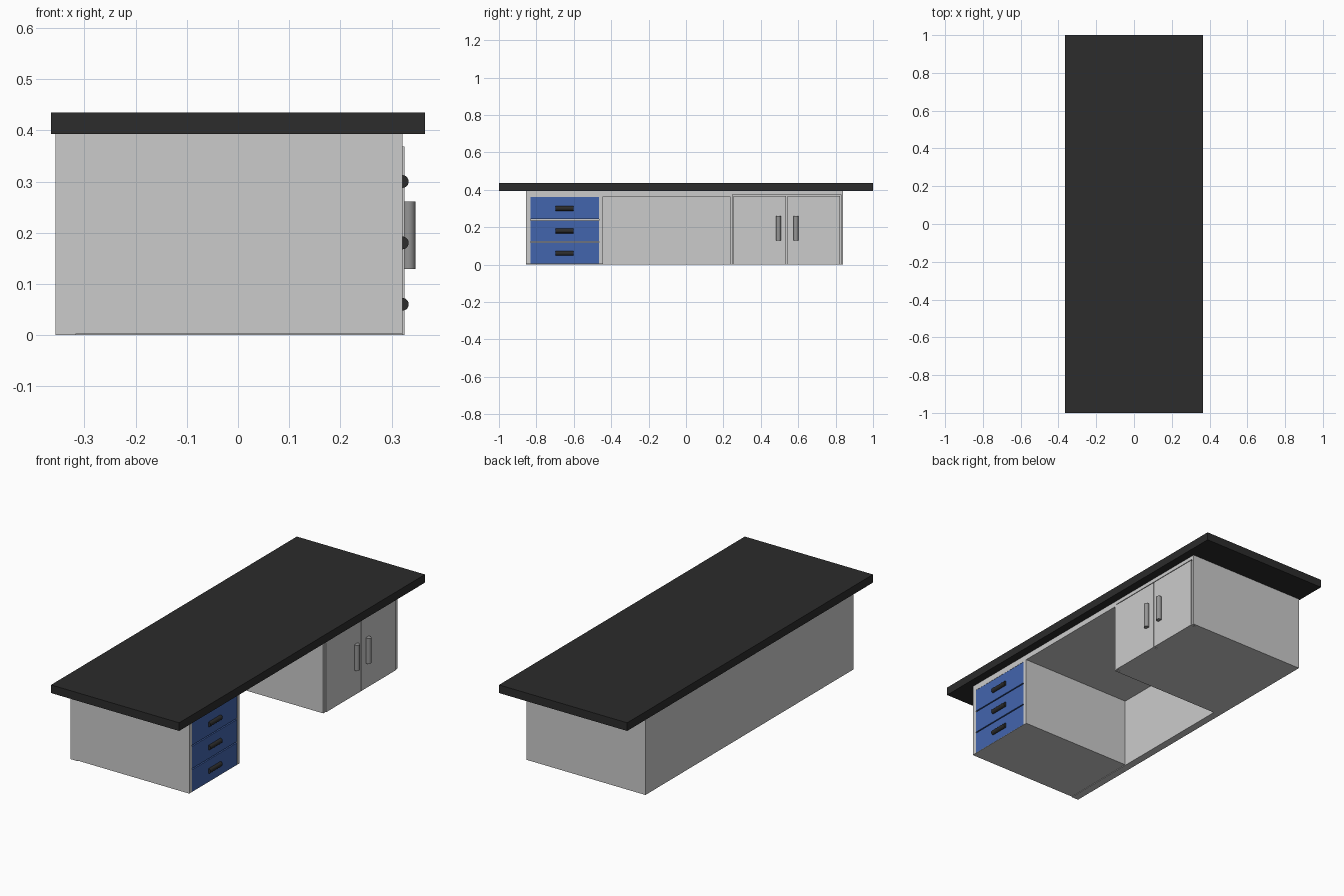
import bpy, bmesh, math
from mathutils import Matrix

if "Cube" in bpy.data.objects:
    bpy.data.objects.remove(bpy.data.objects["Cube"])


def material(name, rgb):
    m = bpy.data.materials.new(name)
    m.diffuse_color = (*rgb, 1)
    m.use_nodes = True
    m.node_tree.nodes["Principled BSDF"].inputs["Base Color"].default_value = m.diffuse_color
    return m


BLACK = material("black", (0.025, 0.025, 0.025))
BLUE = material("blue", (0.055, 0.13, 0.42))
STEEL = material("steel", (0.3, 0.3, 0.3))


def finish(name, bm, mat):
    me = bpy.data.meshes.new(name)
    bm.to_mesh(me)
    bm.free()
    ob = bpy.data.objects.new(name, me)
    bpy.context.collection.objects.link(ob)
    if mat:
        me.materials.append(mat)
    return ob


def box(name, x, y, z, mat=None):
    """Box from (min, max) ranges on each axis."""
    bm = bmesh.new()
    bmesh.ops.create_cube(bm, size=1)
    for v in bm.verts:
        v.co = [r[0] if c < 0 else r[1] for c, r in zip(v.co, (x, y, z))]
    return finish(name, bm, mat)


def rod(name, centre, radius, length, mat, along_y=False):
    bm = bmesh.new()
    rot = Matrix.Rotation(math.pi / 2, 4, 'X') if along_y else Matrix()
    bmesh.ops.create_cone(bm, cap_ends=True, segments=32, radius1=radius, radius2=radius,
                          depth=length, matrix=Matrix.Translation(centre) @ rot)
    ob = finish(name, bm, mat)
    bpy.context.view_layer.objects.active = ob
    ob.select_set(True)
    bpy.ops.object.shade_smooth_by_angle(angle=math.radians(40))
    ob.select_set(False)
    return ob


BACK, INNER, FRONT = -0.357, -0.317, 0.321
TOP = 0.393

# Worktop, back panel and apron over the knee space
box("worktop", (-0.365, 0.365), (-1, 1), (TOP, 0.435), BLACK)
box("back_panel", (BACK, INNER), (-0.855, 0.84), (0, TOP))
box("knee_space_ceiling", (INNER, FRONT), (-0.445, 0.235), (0.365, TOP))


def pedestal(name, y0, y1, open0, open1, z0, floor, open_top):
    """Carcass with a shallow opening at the front."""
    box(name + "_side_a", (INNER, FRONT), (y0, open0), (z0, TOP))
    box(name + "_side_b", (INNER, FRONT), (open1, y1), (z0, TOP))
    box(name + "_top_rail", (INNER, FRONT), (open0, open1), (open_top, TOP))
    box(name + "_core", (INNER, 0.302), (open0, open1), (z0, open_top))
    if floor > z0:
        box(name + "_floor", (0.302, FRONT), (open0, open1), (z0, floor))


# Drawer pedestal: three drawers with bar pulls
pedestal("drawer_pedestal", -0.855, -0.445, -0.832, -0.464, 0.003, 0.005, 0.362)
for i in range(3):
    z = 0.06 + 0.12 * i
    box(f"drawer_front_{i + 1}", (0.302, FRONT), (-0.831, -0.465),
        (z - 0.055 if i == 0 else z - 0.057, z + 0.057 if i < 2 else z + 0.061), BLUE)
    rod(f"drawer_pull_{i + 1}", (FRONT, -0.65, z), 0.0125, 0.098, BLACK, along_y=True)

# Cupboard pedestal: pair of doors with upright handles
pedestal("cupboard_pedestal", 0.235, 0.84, 0.248, 0.829, 0, 0, 0.374)
for side, s in (("left", -1), ("right", 1)):
    near, far = 0.5385 + s * 0.003, 0.5385 + s * 0.285
    box(f"{side}_door", (0.302, 0.325), sorted((near, far)), (0, 0.368))
    rod(f"{side}_door_handle", (0.333, 0.5405 + s * 0.047, 0.195), 0.0135, 0.131, STEEL)
